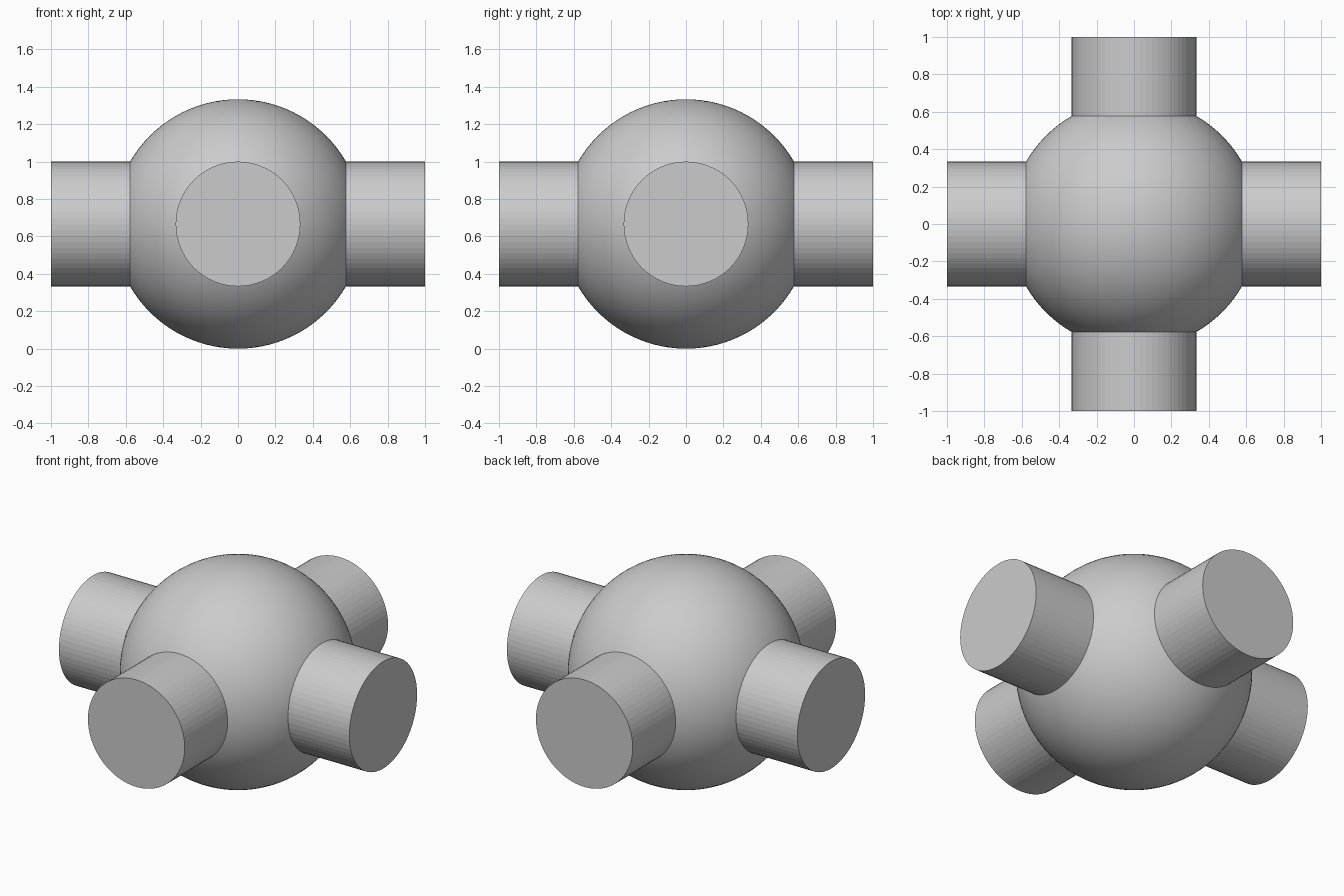
import bpy
import math
from mathutils import Vector

cube = bpy.data.objects.get("Cube")
if cube:
    bpy.data.objects.remove(cube, do_unlink=True)

BALL_R = 2 / 3
PIPE_R = 1 / 3
INNER, OUTER = 0.55, 1.0   # pipe start (inside the ball) and end

grey = bpy.data.materials.new("light grey")
grey.use_nodes = True
colour = (0.6, 0.6, 0.6, 1)
grey.diffuse_color = colour
grey.node_tree.nodes["Principled BSDF"].inputs["Base Color"].default_value = colour


def finish(name, angle):
    obj = bpy.context.object
    obj.name = name
    obj.data.materials.append(grey)
    bpy.ops.object.shade_smooth_by_angle(angle=math.radians(angle))
    return obj


# Central ball
bpy.ops.mesh.primitive_uv_sphere_add(segments=96, ring_count=48, radius=BALL_R,
                                     location=(0, 0, BALL_R))
finish("ball", 30)

# Four pipe stubs with closed ends, faceted along their length
stubs = {"left": (1, 0, 0), "back": (0, 1, 0), "right": (-1, 0, 0), "front": (0, -1, 0)}
for side, axis in stubs.items():
    axis = Vector(axis)
    bpy.ops.mesh.primitive_cylinder_add(
        vertices=64, radius=PIPE_R, depth=OUTER - INNER,
        location=axis * (INNER + OUTER) / 2 + Vector((0, 0, BALL_R)),
        rotation=axis.to_track_quat("Z", "Y").to_euler())
    finish(side + "_stub", 3)
